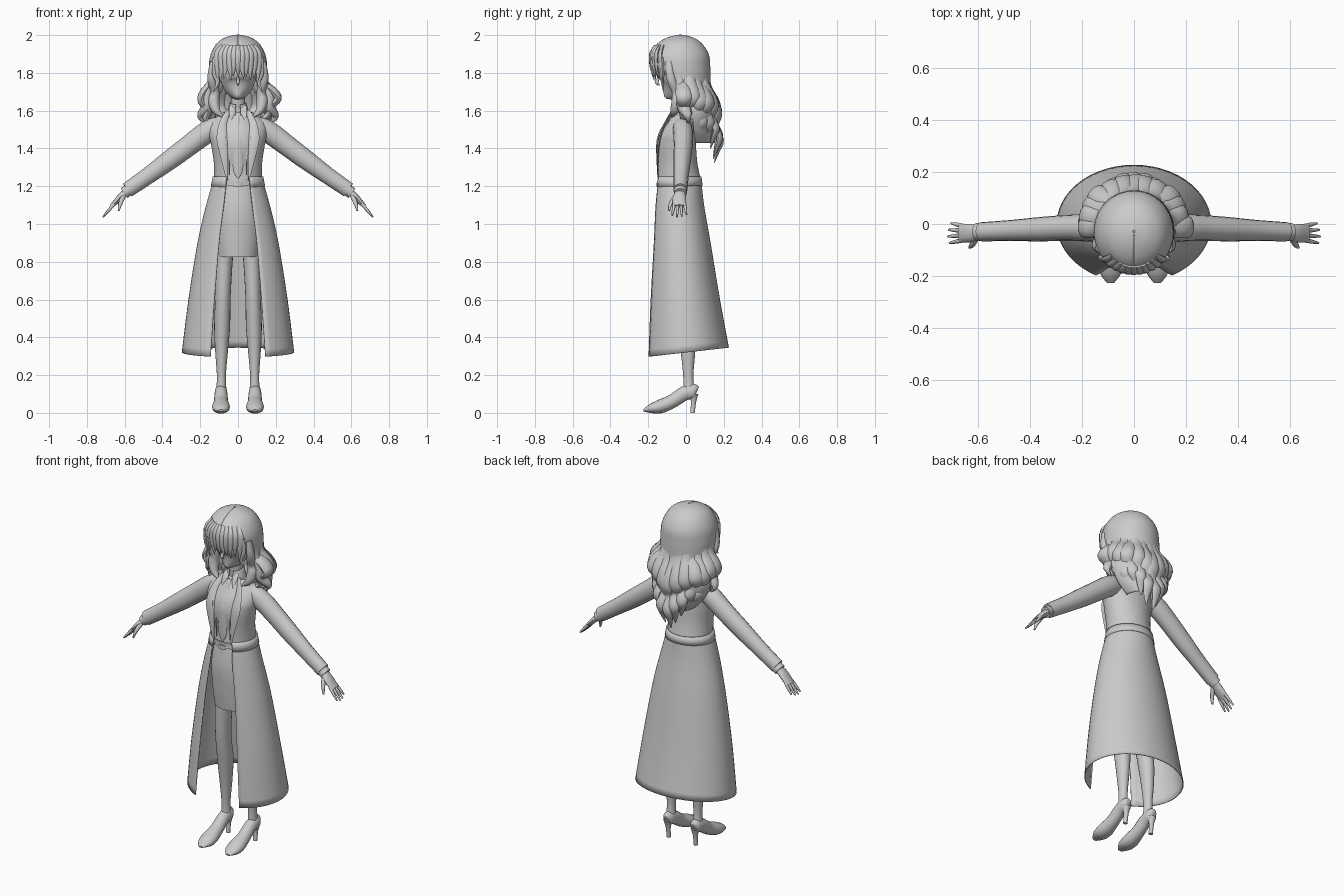
import bpy
import bmesh
import math
import random
from mathutils import Vector

random.seed(4)
default_cube = bpy.data.objects.get("Cube")
if default_cube:
    bpy.data.objects.remove(default_cube, do_unlink=True)

# One plain grey material for the whole figure
grey = bpy.data.materials.new("plain_grey")
grey.use_nodes = True
grey_colour = (.6, .6, .6, 1)
grey.diffuse_color = grey_colour
grey.node_tree.nodes["Principled BSDF"].inputs["Base Color"].default_value = grey_colour


def smooth_rows(rows, steps):
    """Catmull-Rom interpolation of every value in a list of equal-length tuples."""
    result = []
    last = len(rows) - 1
    for i in range(last):
        before, start, end, after = rows[max(i - 1, 0)], rows[i], rows[i + 1], rows[min(i + 2, last)]
        for step in range(steps):
            u = step / steps
            result.append([
                b + u * ((c - a) + u * ((2 * a - 5 * b + 4 * c - d) + u * (3 * b - a - 3 * c + d))) / 2
                for a, b, c, d in zip(before, start, end, after)])
    result.append(list(rows[last]))
    return result


def finish(name, bm, mirror=False, thickness=0):
    """Turn a bmesh into a shaded object, optionally mirrored or thickened."""
    bmesh.ops.recalc_face_normals(bm, faces=bm.faces)
    mesh = bpy.data.meshes.new(name)
    bm.to_mesh(mesh)
    bm.free()
    mesh.materials.append(grey)
    mesh.shade_smooth()
    mesh.set_sharp_from_angle(angle=math.radians(50))
    part = bpy.data.objects.new(name, mesh)
    bpy.context.collection.objects.link(part)
    if thickness:
        solid = part.modifiers.new("thickness", 'SOLIDIFY')
        solid.thickness = thickness
        solid.offset = 0
    if mirror:
        part.modifiers.new("mirror", 'MIRROR')


def bridge(bm, rings, closed):
    """Join neighbouring rings of vertices with quads."""
    for lower, upper in zip(rings, rings[1:]):
        count = len(lower)
        for j in range(count if closed else count - 1):
            k = (j + 1) % count
            bm.faces.new((lower[j], lower[k], upper[k], upper[j]))


def tube(name, rows, flat=1, flat_end=None, sides=16, steps=5, up=(0, 1, 0), mirror=False):
    """Elliptical tube through rows of x, y, z, half width; flat is depth along up over width."""
    rows = smooth_rows(rows, steps)
    last = len(rows) - 1
    flat_end = flat if flat_end is None else flat_end
    centres = [Vector(row[:3]) for row in rows]
    bm = bmesh.new()
    rings = []
    for i, centre in enumerate(centres):
        tangent = centres[min(i + 1, last)] - centres[max(i - 1, 0)]
        across = tangent.cross(Vector(up)).normalized()
        depth = across.cross(tangent).normalized()
        width = max(rows[i][3], .002)
        thick = width * (flat + (flat_end - flat) * i / last)
        ring = []
        for j in range(sides):
            angle = math.tau * j / sides
            ring.append(bm.verts.new(centre + across * width * math.cos(angle) + depth * thick * math.sin(angle)))
        rings.append(ring)
    bridge(bm, rings, closed=True)
    bm.faces.new(rings[0])
    bm.faces.new(rings[-1])
    finish(name, bm, mirror)


def sheet(name, rows, lift=0, segments=44, steps=5, thickness=.005):
    """Open-fronted shell through rows of y, z, half width, half depth, half front gap."""
    rows = smooth_rows(rows, steps)
    bm = bmesh.new()
    rings = []
    for i, (y, z, width, depth, gap) in enumerate(rows):
        opening = math.asin(min(1, max(gap, .0005) / width))
        rise = lift * (i / len(rows)) ** 2
        ring = []
        for j in range(segments + 1):
            angle = -math.pi / 2 + opening + (math.tau - 2 * opening) * j / segments
            ring.append(bm.verts.new((width * math.cos(angle), y + depth * math.sin(angle),
                                      z + rise * math.sin(angle))))
        rings.append(ring)
    bridge(bm, rings, closed=False)
    finish(name, bm, thickness=thickness)


# Head and neck
tube("head", [(0, -.11, 1.67, .01), (0, -.07, 1.71, .066), (0, -.05, 1.75, .09), (0, -.04, 1.81, .103),
              (0, -.03, 1.88, .108), (0, -.03, 1.95, .08), (0, -.03, 1.97, .02)], flat=1.1, sides=28)
tube("nose", [(0, -.14, 1.78, .005), (0, -.155, 1.75, .009), (0, -.14, 1.735, .004)], sides=8)
tube("neck", [(0, -.01, 1.54, .045), (0, -.02, 1.62, .037), (0, -.03, 1.73, .038)])

# Shirt, collar and tie
tube("shirt", [(0, -.05, 1.2, .11), (0, -.05, 1.3, .105), (0, -.06, 1.42, .12), (0, -.04, 1.5, .11),
               (0, -.02, 1.57, .08), (0, -.02, 1.6, .045)], flat=.88, flat_end=.7, sides=28)
sheet("shirt_collar", [(-.02, 1.57, .062, .058, .014), (-.02, 1.64, .042, .044, .012)], lift=.012)
tube("collar_point", [(.03, -.055, 1.625, .016), (.032, -.08, 1.59, .016), (.038, -.1, 1.55, .003)],
     flat=.25, sides=8, mirror=True)
tube("tie", [(0, -.08, 1.59, .014), (0, -.11, 1.54, .01), (0, -.145, 1.46, .021), (0, -.151, 1.4, .024),
             (0, -.146, 1.29, .027), (0, -.15, 1.24, .003)], flat=.3, sides=10)
tube("shirt_pleat", [(.045, -.1, 1.53, .003), (.045, -.14, 1.43, .004), (.045, -.14, 1.26, .003)],
     sides=6, mirror=True)

# Jacket with open front, and its lapels
sheet("jacket", [(-.04, 1.23, .125, .117, .058), (-.05, 1.32, .125, .108, .056), (-.055, 1.42, .14, .105, .062),
                 (-.05, 1.48, .15, .096, .07), (-.03, 1.54, .14, .072, .07), (-.02, 1.59, .075, .058, .05)])
tube("lapel", [(.05, -.06, 1.6, .012), (.08, -.108, 1.53, .02), (.085, -.14, 1.45, .028),
               (.074, -.15, 1.36, .02), (.06, -.15, 1.25, .006)], flat=.25, sides=8, mirror=True)

# Long coat skirt and waistband
sheet("coat_skirt", [(-.04, 1.24, .126, .118, .06), (-.04, 1.1, .166, .133, .075), (-.03, .9, .212, .157, .1),
                     (-.017, .6, .26, .192, .125), (0, .32, .295, .225, .145)], lift=.028)
sheet("coat_waistband", [(-.04, 1.25, .13, .118, .06), (-.04, 1.2, .14, .124, .065)],
      lift=.01, steps=2, thickness=.008)

# Skirt and belt
tube("skirt", [(0, -.04, 1.22, .105), (0, -.04, 1.08, .127), (0, -.04, .95, .122), (0, -.04, .825, .108)],
     flat=.88, sides=28)
tube("belt", [(0, -.045, 1.215, .116), (0, -.045, 1.235, .116)], flat=.9, sides=28, steps=1)
tube("belt_buckle", [(0, -.15, 1.195, .024), (0, -.15, 1.22, .024)], flat=.3, sides=8, steps=1)

# Sleeves and cuffs
tube("sleeve", [(.07, -.02, 1.525, .045), (.125, -.02, 1.507, .056), (.18, -.015, 1.475, .058),
                (.26, -.015, 1.415, .055), (.36, -.02, 1.34, .052), (.47, -.025, 1.26, .045),
                (.585, -.03, 1.18, .041)], flat=.9, mirror=True)
tube("cuff", [(.57, -.03, 1.187, .032), (.604, -.03, 1.163, .031)], flat=1.1, steps=1, mirror=True)

# Hands: palm, four fingers fanned by rule, thumb
tube("palm", [(.585, -.03, 1.175, .02), (.62, -.035, 1.145, .018), (.65, -.035, 1.114, .014),
              (.67, -.035, 1.095, .01)], flat=1.2, flat_end=3.2, sides=12, mirror=True)
knuckle = Vector((.655, -.035, 1.107))
for i, (finger, reach) in enumerate(zip(("index", "middle", "ring", "little"), (.9, 1, .95, .8))):
    side = Vector((0, (i - 1.5) * .018, 0))
    rows = []
    for amount, width in ((0, .009), (.5, .008), (1, .004)):
        point = knuckle + side * (1 + amount * .4) + Vector((.06, 0, -.07)) * reach * amount
        rows.append((*point, width))
    tube(finger + "_finger", rows, sides=8, steps=3, mirror=True)
tube("thumb", [(.605, -.05, 1.15, .013), (.622, -.08, 1.11, .011), (.632, -.09, 1.07, .005)],
     sides=8, mirror=True)

# Legs
tube("leg", [(.07, -.03, .95, .055), (.073, -.03, .82, .046), (.08, -.025, .62, .041), (.084, 0, .46, .042),
             (.087, .01, .33, .034), (.088, .012, .2, .024), (.088, .015, .12, .027)],
     flat=1.25, flat_end=1.1, sides=20, mirror=True)

# High-heeled shoes
tube("shoe", [(.09, .058, .112, .015), (.09, .042, .115, .03), (.09, -.01, .102, .034), (.09, -.075, .06, .038),
              (.09, -.14, .033, .047), (.09, -.19, .022, .04), (.09, -.226, .012, .014)],
     flat=1.5, flat_end=.4, up=(0, 0, 1), mirror=True)
tube("shoe_heel", [(.09, .04, .1, .026), (.09, .04, .06, .014), (.09, .034, 0, .012)], sides=12, mirror=True)

# Hair: cap over the head and a backing layer under the long strands
sheet("hair_cap", [(-.03, 2, .004, .004, 0), (-.03, 1.987, .062, .062, 0), (-.033, 1.955, .11, .115, 0),
                   (-.035, 1.895, .143, .154, 0), (-.03, 1.83, .152, .156, .11), (-.02, 1.76, .15, .148, .13),
                   (-.01, 1.68, .145, .14, .145)])
sheet("hair_backing", [(-.02, 1.8, .14, .138, .14), (0, 1.7, .14, .125, .14), (.03, 1.6, .185, .13, .185),
                       (.04, 1.5, .15, .11, .15), (.05, 1.43, .09, .1, .09)])

# Long wavy strands down the back, as rows of sideways reach, rearward reach, height, width
wave = [(.13, .12, 1.82, .03), (.135, .135, 1.72, .036), (.185, .17, 1.64, .042), (.2, .18, 1.58, .042),
        (.165, .16, 1.52, .036), (.165, .19, 1.45, .03), (.13, .17, 1.39, .02), (.11, .15, 1.33, .002)]
strand_count = 13
for i in range(strand_count):
    angle = math.pi * (i / (strand_count - 1) - .5)
    out, back = math.sin(angle), math.cos(angle)
    drop = .15 * abs(out) ** 1.5 + random.uniform(-.015, .03)
    sway = random.uniform(-.012, .012)
    rows = []
    for side, rear, z, width in wave:
        fall = (wave[0][2] - z) * 2
        rows.append((side * out + sway * math.sin(fall * 9), rear * back + .02 * (fall - 1),
                     z + drop * fall, width))
    tube("back_hair_strand", rows, flat=.55, sides=10, steps=4, up=(out, back, 0))

# Locks falling beside the face onto the shoulders
tube("side_lock", [(.128, -.09, 1.86, .02), (.14, -.08, 1.77, .022), (.122, -.05, 1.7, .024),
                   (.128, -.045, 1.65, .03), (.115, -.06, 1.6, .022), (.075, -.075, 1.565, .002)],
     flat=1.1, sides=10, mirror=True)
tube("outer_lock", [(.135, -.04, 1.82, .02), (.14, -.03, 1.74, .022), (.165, -.015, 1.68, .032),
                    (.165, -.01, 1.62, .032), (.2, .01, 1.57, .016), (.17, .01, 1.53, .002)],
     flat=1.2, sides=10, mirror=True)
tube("cheek_strand", [(.118, -.13, 1.88, .018), (.122, -.125, 1.8, .016), (.108, -.125, 1.75, .01),
                      (.13, -.12, 1.7, .002)], flat=.7, sides=8, mirror=True)

# Fringe across the forehead
fringe_count = 11
for i in range(fringe_count):
    x = .22 * (i / (fringe_count - 1) - .5)
    front = -.035 - .15 * math.sqrt(1 - (x / .15) ** 2)
    tip = 1.815 - .45 * abs(x) - random.uniform(0, .04)
    lean = random.uniform(-.012, .012)
    tube("fringe_strand", [(x * .75, front * .88, 1.945, .012), (x, front, 1.9, .018),
                           (x, front, (1.9 + tip) / 2, .015), (x + lean, front + .01, tip, .002)],
         flat=.55, sides=8, up=(x * 4, -1, 0))
